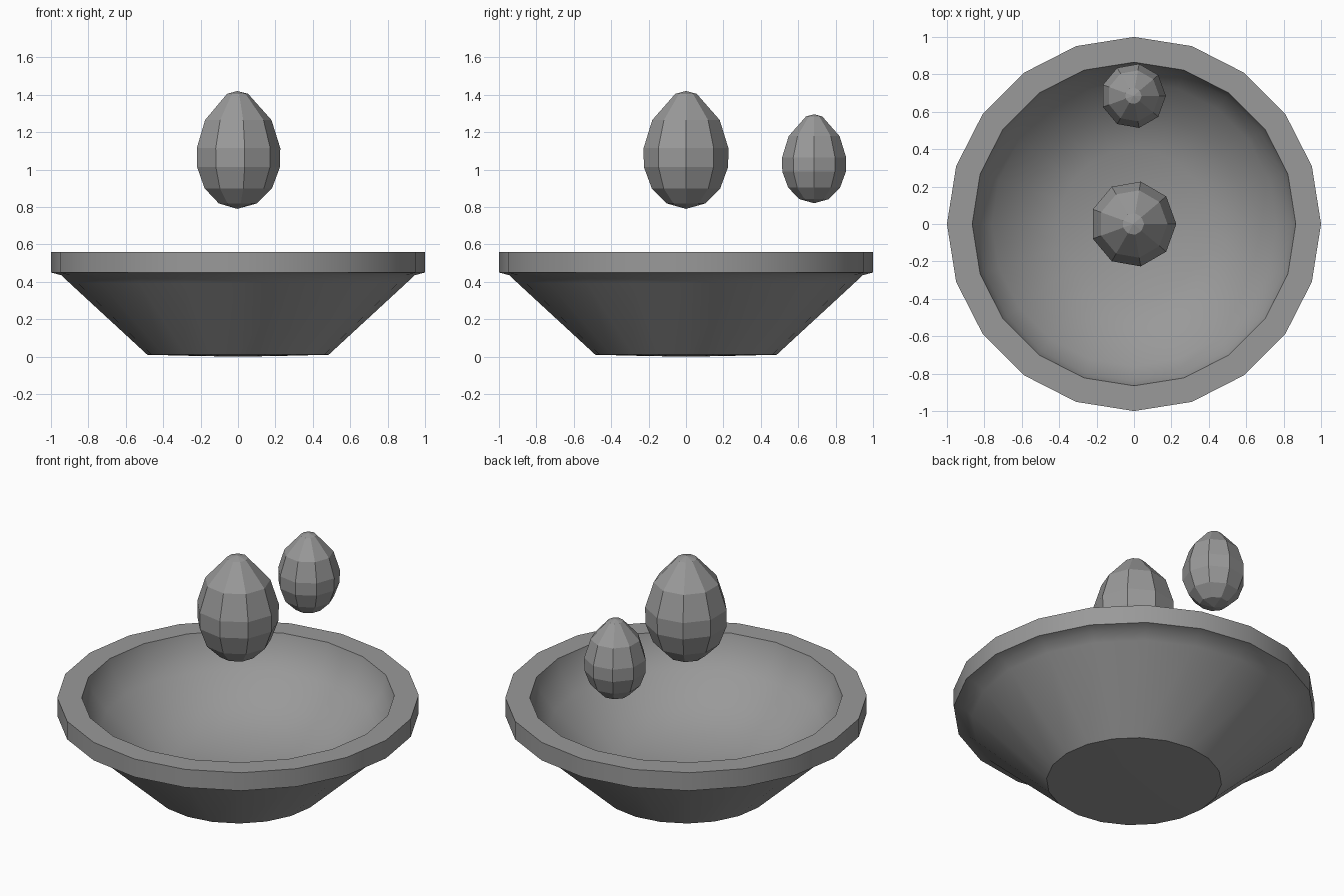
import bpy, bmesh
from math import cos, sin, pi, radians

if "Cube" in bpy.data.objects:
    bpy.data.objects.remove(bpy.data.objects["Cube"])

grey = bpy.data.materials.new("dark_grey")
grey.diffuse_color = (0.32, 0.32, 0.32, 1)
grey.use_nodes = True
grey.node_tree.nodes["Principled BSDF"].inputs["Base Color"].default_value = grey.diffuse_color


def lathe(name, profile, sides, center=(0, 0, 0), scale=1.0):
    """Spin a (radius, z) profile; a radius of 0 makes a single pole point."""
    bm = bmesh.new()
    rings = []
    for r, z in profile:
        n = 1 if r == 0 else sides
        rings.append([bm.verts.new((r * cos(2 * pi * i / sides), r * sin(2 * pi * i / sides), z))
                      for i in range(n)])
    for a, b in zip(rings, rings[1:]):
        for i in range(sides):
            j = (i + 1) % sides
            if len(a) == 1:
                bm.faces.new((a[0], b[j], b[i]))
            elif len(b) == 1:
                bm.faces.new((a[i], a[j], b[0]))
            else:
                bm.faces.new((a[i], a[j], b[j], b[i]))
    bmesh.ops.recalc_face_normals(bm, faces=bm.faces)
    mesh = bpy.data.meshes.new(name)
    bm.to_mesh(mesh)
    bm.free()
    mesh.materials.append(grey)
    obj = bpy.data.objects.new(name, mesh)
    bpy.context.collection.objects.link(obj)
    obj.location = center
    obj.scale = (scale,) * 3
    return obj


# Bowl: outer wall, thick rim, rounded hollow inside
bowl = lathe("bowl", [
    (0, 0), (0.20, 0.003), (0.485, 0.01), (0.90, 0.393), (0.945, 0.435), (1.0, 0.45), (1.0, 0.56),
    (0.865, 0.56), (0.84, 0.47), (0.76, 0.37), (0.60, 0.24), (0.40, 0.14), (0, 0.13)], 20)
bpy.ops.object.select_all(action='DESELECT')
bowl.select_set(True)
bpy.context.view_layer.objects.active = bowl
bpy.ops.object.shade_smooth_by_angle(angle=radians(30))

# Floating faceted drops, the second a smaller copy
drop = [(0, 0), (0.105, 0.029), (0.186, 0.11), (0.229, 0.225), (0.23, 0.325),
        (0.183, 0.475), (0.058, 0.615), (0, 0.63)]
lathe("large_drop", drop, 9, (-0.004, 0, 0.79))
lathe("small_drop", drop, 9, (-0.003, 0.685, 0.82), 0.755)
